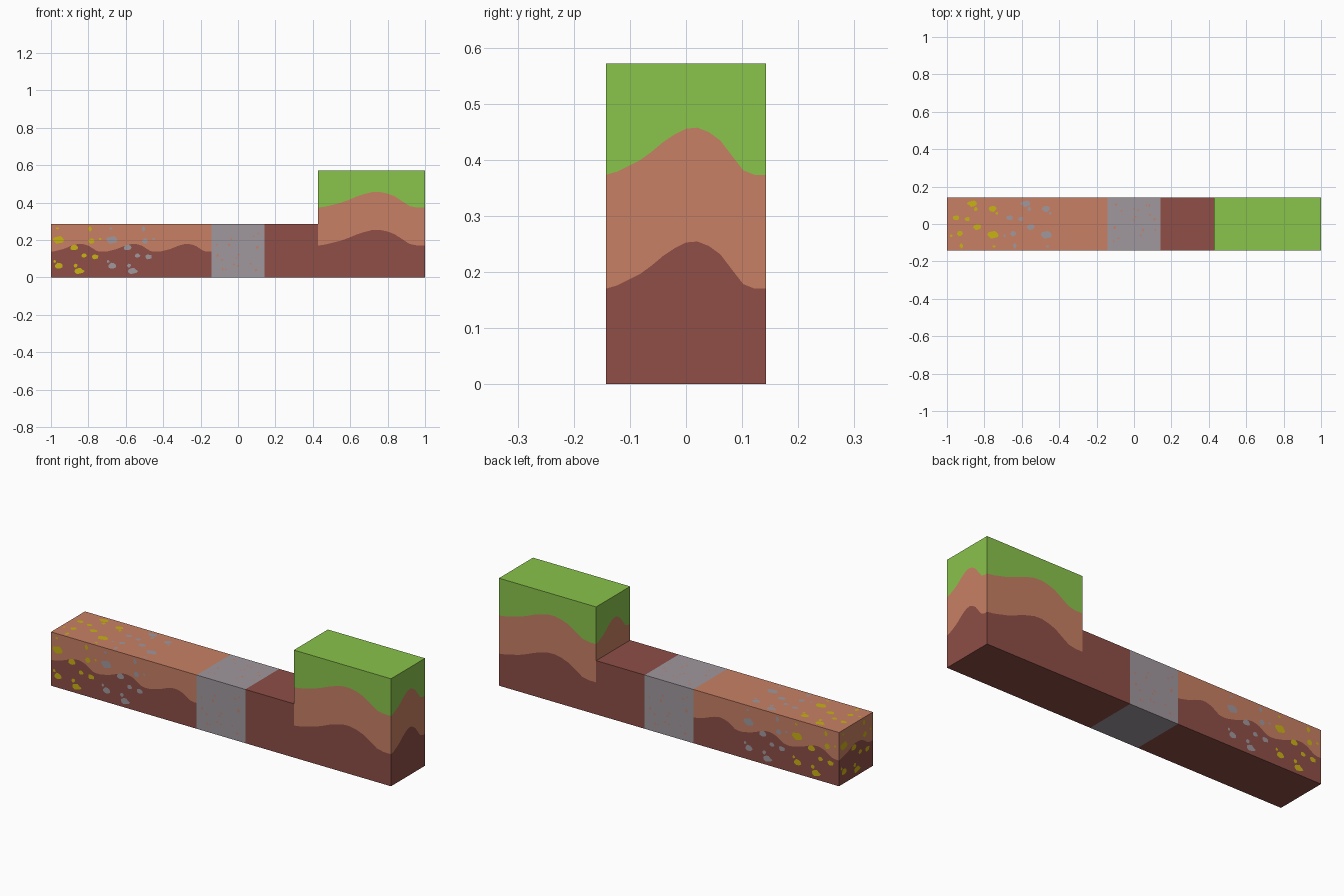
import bpy, bmesh, math, random
from mathutils import Vector

if "Cube" in bpy.data.objects:
    bpy.data.objects.remove(bpy.data.objects["Cube"])

U = 2 / 7                      # edge of one small block
X, Y, Z = Vector((1, 0, 0)), Vector((0, 1, 0)), Vector((0, 0, 1))


def material(name, rgb):
    def lin(c):
        c /= 255
        return c / 12.92 if c < 0.04045 else ((c + 0.055) / 1.055) ** 2.4
    m = bpy.data.materials.new(name)
    m.diffuse_color = (*[lin(c) for c in rgb], 1)
    m.use_nodes = True
    m.node_tree.nodes["Principled BSDF"].inputs["Base Color"].default_value = m.diffuse_color
    return m


MATS = [material("dark soil", (142, 78, 70)), material("light clay", (200, 128, 100)),
        material("grass green", (138, 195, 75)), material("stone grey", (160, 152, 159)),
        material("gold", (201, 178, 20))]
DARK, CLAY, GRASS, STONE, GOLD = range(5)

# Height of the soil wave above its base, as a share of the block height
WAVE = [0, .010, .028, .046, .072, .102, .126, .144, .147, .133, .107, .06, .014, 0, 0]

# Ore nuggets on a side: centre u, v and radii
ORE = [(.14, .70, .12, .08), (.15, .22, .09, .055), (.52, .12, .10, .06), (.43, .56, .08, .06),
       (.76, .68, .06, .05), (.73, .91, .035, .05), (.62, .41, .05, .04), (.83, .38, .07, .045),
       (.07, .30, .03, .03), (.46, .22, .04, .035), (.92, .72, .03, .025), (.12, .92, .03, .02)]
random.seed(4)
SPECKS = [(random.uniform(.06, .94), random.uniform(.06, .94),
           random.uniform(.012, .025), random.uniform(.012, .03)) for _ in range(16)]


def panel(bm, o, u, v, layers, bases):
    """Flat side from corner o spanning u and v, split into layers along waves."""
    n = len(WAVE) - 1 if bases else 1
    rows = [[0] * (n + 1)] + [[b + w for w in WAVE] for b in bases] + [[1] * (n + 1)]
    grid = [[bm.verts.new(o + u * (i / n) + v * r[i]) for i in range(n + 1)] for r in rows]
    for k, mat in enumerate(layers):
        for i in range(n):
            f = bm.faces.new((grid[k][i], grid[k][i + 1], grid[k + 1][i + 1], grid[k + 1][i]))
            f.material_index = mat


def patches(bm, o, u, v, spots, mat):
    """Thin irregular flakes lying on a side."""
    rnd = random.Random(7)
    lift = u.cross(v).normalized() * 0.001
    for cu, cv, ru, rv in spots:
        ring = []
        for i in range(10):
            a = math.tau * i / 10
            s = rnd.uniform(.75, 1.12)
            pu = min(max(cu + ru * s * math.cos(a), 0), 1)
            pv = min(max(cv + rv * s * math.sin(a), 0), 1)
            ring.append(bm.verts.new(o + lift + u * pu + v * pv))
        bm.faces.new(ring).material_index = mat


def block(name, x, w, h, layers, bases, top, bottom, ends="", spots=(), spot_mat=0):
    """Box with wavy layered sides; ends lists which x ends are exposed."""
    bm = bmesh.new()
    a, b = -U / 2, U / 2
    sides = [(Vector((x, a, 0)), X * w, Z * h), (Vector((x + w, b, 0)), -X * w, Z * h)]
    if "R" in ends:
        sides.append((Vector((x + w, a, 0)), Y * U, Z * h))
    if "L" in ends:
        sides.append((Vector((x, b, 0)), -Y * U, Z * h))
    lid = (Vector((x + w, b, h)), -X * w, -Y * U)
    for s in sides:
        panel(bm, *s, layers, bases)
    panel(bm, *lid, [top], [])
    panel(bm, Vector((x, b, 0)), X * w, -Y * U, [bottom], [])
    bmesh.ops.remove_doubles(bm, verts=bm.verts, dist=1e-5)
    for s in sides + [lid]:
        patches(bm, *s, spots, spot_mat)
    me = bpy.data.meshes.new(name)
    bm.to_mesh(me)
    bm.free()
    for m in MATS:
        me.materials.append(m)
    ob = bpy.data.objects.new(name, me)
    bpy.context.collection.objects.link(ob)


# Row of ground blocks, left to right
block("gold_ore_block", -1, U, U, [DARK, CLAY], [.48], CLAY, DARK, "L", ORE, GOLD)
block("silver_ore_block", -1 + U, U, U, [DARK, CLAY], [.48], CLAY, DARK, "", ORE, STONE)
block("clay_block", -1 + 2 * U, U, U, [DARK, CLAY], [.48], CLAY, DARK)
block("stone_block", -1 + 3 * U, U, U, [STONE], [], STONE, STONE, "", SPECKS, CLAY)
block("soil_block", -1 + 4 * U, U, U, [DARK], [], DARK, DARK)
# Tall double-width block with grass on top
block("grass_block", -1 + 5 * U, 2 * U, 2 * U, [DARK, CLAY, GRASS], [.298, .653],
      GRASS, DARK, "LR")
